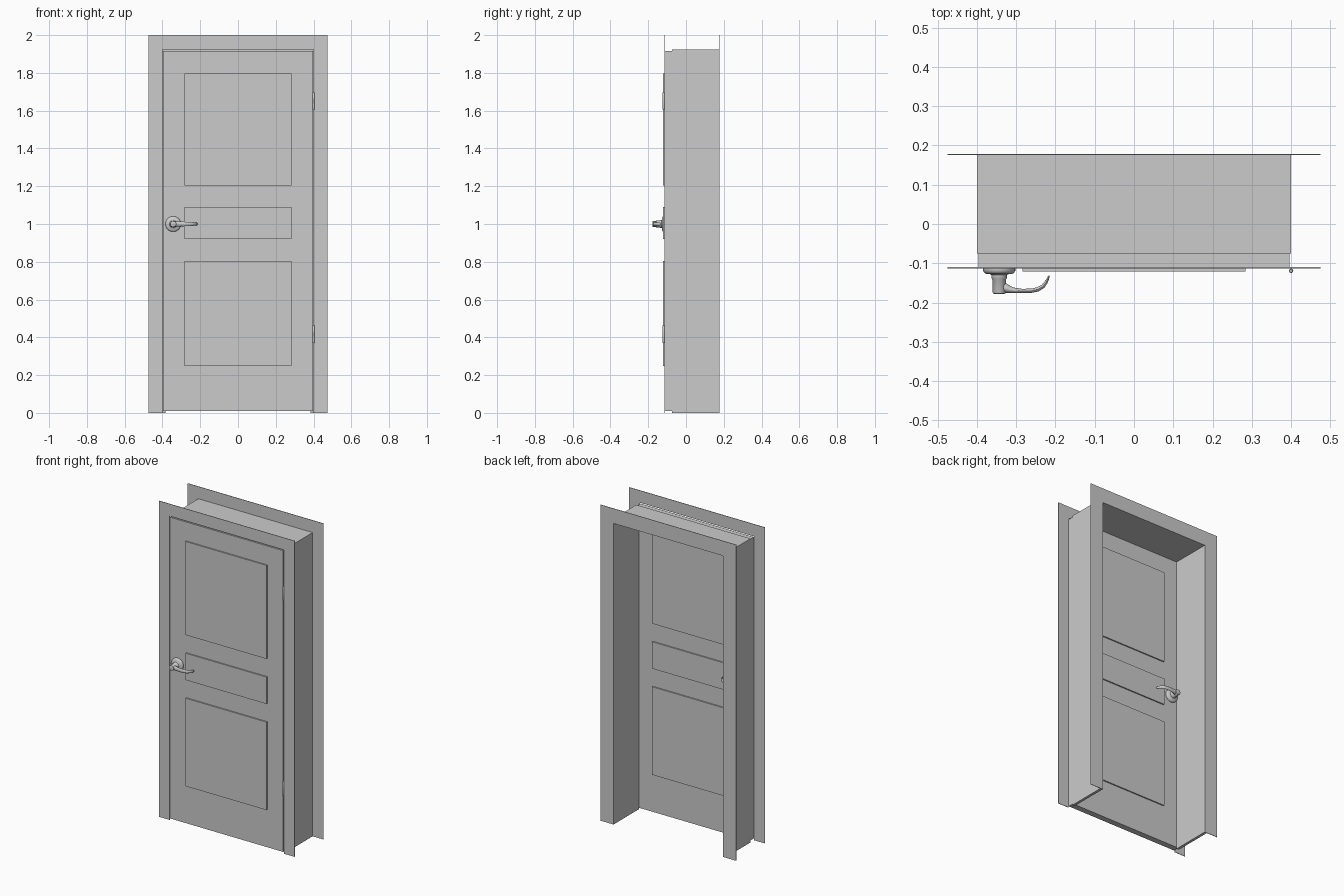
import bpy, bmesh, math
from mathutils import Vector

if "Cube" in bpy.data.objects:
    bpy.data.objects.remove(bpy.data.objects["Cube"])

FRONT, STOP, BACK = -0.113, -0.075, 0.178   # key depths along y
MID = (FRONT + STOP) / 2                    # middle plane of the door leaf
HALF = (STOP - FRONT) / 2


def finish(name, bm, smooth=False):
    bmesh.ops.recalc_face_normals(bm, faces=bm.faces[:])
    me = bpy.data.meshes.new(name)
    bm.to_mesh(me)
    bm.free()
    ob = bpy.data.objects.new(name, me)
    bpy.context.collection.objects.link(ob)
    if smooth:
        bpy.ops.object.select_all(action='DESELECT')
        ob.select_set(True)
        bpy.context.view_layer.objects.active = ob
        bpy.ops.object.shade_smooth_by_angle(angle=math.radians(40))
    return ob


def box(name, x0, x1, y0, y1, z0, z1):
    bm = bmesh.new()
    bmesh.ops.create_cube(bm, size=1)
    for v in bm.verts:
        v.co = (x0 if v.co.x < 0 else x1,
                y0 if v.co.y < 0 else y1,
                z0 if v.co.z < 0 else z1)
    return finish(name, bm)


def arch(name, xo, zo, xi, zi, y0, y1):
    """Upside-down U, open at the floor, extruded along y."""
    pts = [(-xo, 0), (-xo, zo), (xo, zo), (xo, 0),
           (xi, 0), (xi, zi), (-xi, zi), (-xi, 0)]
    bm = bmesh.new()
    a = [bm.verts.new((x, y0, z)) for x, z in pts]
    b = [bm.verts.new((x, y1, z)) for x, z in pts]
    for i in (0, 1, 2):                     # left leg, head, right leg
        j, k, l = i + 1, 6 - i, 7 - i
        bm.faces.new((a[i], a[j], a[k], a[l]))
        bm.faces.new((b[l], b[k], b[j], b[i]))
    for i in range(8):
        j = (i + 1) % 8
        bm.faces.new((a[i], b[i], b[j], a[j]))
    return finish(name, bm)


def loft(name, rings):
    """Skin closed rings of points and cap both ends."""
    bm = bmesh.new()
    vs = [[bm.verts.new(p) for p in r] for r in rings]
    n = len(vs[0])
    for r, s in zip(vs, vs[1:]):
        for i in range(n):
            j = (i + 1) % n
            bm.faces.new((r[i], r[j], s[j], s[i]))
    bm.faces.new(vs[0])
    bm.faces.new(vs[-1])
    return finish(name, bm, True)


def circle(n):
    return [(math.cos(2 * math.pi * i / n), math.sin(2 * math.pi * i / n)) for i in range(n)]


# Frame: jamb lining and the two thin casings
arch("jamb", 0.40, 1.923, 0.383, 1.906, STOP, BACK - 0.002)
arch("front_casing", 0.475, 2.0, 0.40, 1.923, FRONT, FRONT + 0.003)
arch("back_casing", 0.475, 2.0, 0.383, 1.906, BACK - 0.003, BACK)

# Door leaf with raised panels on both faces
box("door_leaf", -0.396, 0.396, FRONT, STOP, 0.01, 1.917)
for label, z0, z1 in (("lower", 0.248, 0.805), ("middle", 0.92, 1.09), ("upper", 1.205, 1.797)):
    for side, y0, y1 in (("front", FRONT - 0.008, FRONT + 0.002), ("back", STOP - 0.002, STOP + 0.008)):
        box(f"{label}_panel_{side}", -0.284, 0.284, y0, y1, z0, z1)

# Hinge barrels
for label, z in (("lower", 0.37), ("upper", 1.605)):
    loft(label + "_hinge", [[(0.40 + r * c, -0.119 + r * s, z + h) for c, s in circle(12)]
                            for r, h in ((0.004, 0), (0.0055, 0.003), (0.0055, 0.089), (0.004, 0.092))])

# Handles: distance is measured outward from the leaf face
HX, HZ = -0.343, 1.0
ROSE = [(0.041, -0.001), (0.041, 0.006), (0.038, 0.011), (0.033, 0.014), (0.022, 0.015),
        (0.020, 0.017), (0.020, 0.025), (0.0175, 0.028), (0.017, 0.060), (0.0155, 0.0635), (0.012, 0.065)]
# lever stations: x, distance, half thickness, half height
LEVER = [(-0.352, 0.046, 0.013, 0.013), (-0.336, 0.047, 0.0145, 0.0135), (-0.322, 0.052, 0.0105, 0.013),
         (-0.308, 0.0555, 0.007, 0.0125), (-0.285, 0.0575, 0.0055, 0.012), (-0.262, 0.057, 0.0055, 0.011),
         (-0.245, 0.0535, 0.0055, 0.010), (-0.232, 0.046, 0.005, 0.009), (-0.224, 0.036, 0.004, 0.008),
         (-0.219, 0.026, 0.003, 0.007), (-0.216, 0.018, 0.0015, 0.006)]
for label, s in (("front", -1), ("back", 1)):
    face = MID + s * HALF
    loft(label + "_handle_rose", [[(HX + r * c, face + s * d, HZ + r * t) for c, t in circle(32)]
                                  for r, d in ROSE])
    rings = []
    for i, (x, d, w, h) in enumerate(LEVER):
        p, q = LEVER[max(i - 1, 0)], LEVER[min(i + 1, len(LEVER) - 1)]
        t = Vector((q[0] - p[0], q[1] - p[1])).normalized()
        rings.append([(x - t.y * w * c, face + s * (d + t.x * w * c), HZ + h * e) for c, e in circle(16)])
    loft(label + "_handle_lever", rings)
